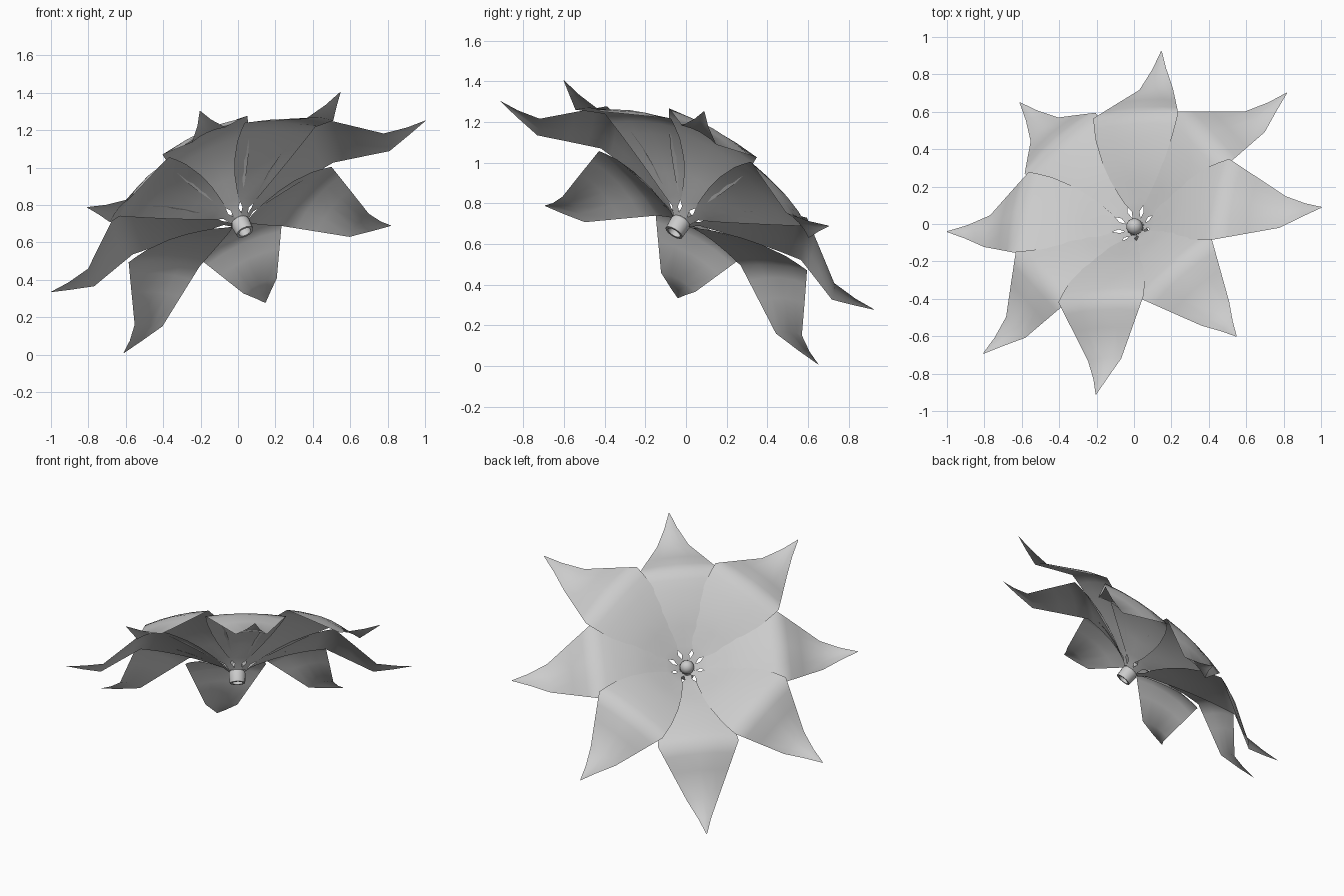
import bpy, bmesh, math
from mathutils import Matrix, Vector

if "Cube" in bpy.data.objects:
    bpy.data.objects.remove(bpy.data.objects["Cube"])

# Tilted flower frame: the blossom opens towards the back left and up
normal = Vector((-0.386, 0.504, 0.772)).normalized()
ax = Vector((0.909, 0.059, 0.416))
ax = (ax - normal * ax.dot(normal)).normalized()
ay = normal.cross(ax)
frame = Matrix((ax, ay, normal)).transposed().to_4x4()
frame.translation = (-0.015, 0.009, 0.76)

# Petal rows: distance from centre, half width, edge height, midrib height
ROWS = [
    (0.045, 0.024, -0.06, -0.06),
    (0.085, 0.022, -0.03, -0.03),
    (0.13, 0.066, 0.0, -0.004),
    (0.17, 0.094, 0.022, 0.018),
    (0.24, 0.138, 0.058, 0.06),
    (0.33, 0.183, 0.096, 0.105),
    (0.45, 0.225, 0.134, 0.15),
    (0.52, 0.24, 0.149, 0.17),
    (0.58, 0.25, 0.16, 0.178),
    (0.64, 0.217, 0.122, 0.152),
    (0.72, 0.173, 0.071, 0.095),
    (0.855, 0.098, -0.016, 0.0),
    (0.98, 0.04, -0.012, -0.003),
    (1.085, 0.002, 0.0, 0.0),
]
COLS = [-1, -0.5, 0, 0.5, 1]
# Slight length variation of the eight petals, counter-clockwise
LENGTHS = [1.045, 1.0, 0.965, 1.062, 0.99, 0.975, 1.0, 0.968]


def finish(bm, name, angle):
    mesh = bpy.data.meshes.new(name)
    bmesh.ops.recalc_face_normals(bm, faces=bm.faces)
    bm.to_mesh(mesh)
    bm.free()
    obj = bpy.data.objects.new(name, mesh)
    bpy.context.collection.objects.link(obj)
    bpy.ops.object.select_all(action='DESELECT')
    obj.select_set(True)
    bpy.context.view_layer.objects.active = obj
    bpy.ops.object.shade_smooth_by_angle(angle=math.radians(angle))
    return obj


def petal(index):
    bm = bmesh.new()
    layer = 0.027 if index % 2 == 0 else -0.027
    turn = frame @ Matrix.Rotation(index * math.pi / 4, 4, 'Z')
    grid = []
    for r, half, edge, mid in ROWS:
        lift = layer * r / 1.085
        grid.append([bm.verts.new(turn @ Vector(
            (r * LENGTHS[index], half * s, mid + (edge - mid) * s * s + lift)))
            for s in COLS])
    for low, high in zip(grid, grid[1:]):
        for i in range(len(COLS) - 1):
            bm.faces.new((low[i], high[i], high[i + 1], low[i + 1]))
    obj = finish(bm, f"petal_{index + 1}", 80)
    # upper side faces the opening of the flower
    if sum(p.normal.dot(normal) for p in obj.data.polygons) < 0:
        obj.data.flip_normals()


for k in range(8):
    petal(k)

# Stem socket: short hollow ring under the petals
bm = bmesh.new()
profile = [(0.046, -0.06), (0.052, -0.075), (0.048, -0.135),
           (0.034, -0.135), (0.034, -0.075)]
N = 16
rings = [[bm.verts.new(frame @ Vector((r * math.cos(2 * math.pi * i / N),
                                       r * math.sin(2 * math.pi * i / N), h)))
          for i in range(N)] for r, h in profile]
for a, b in zip(rings, rings[1:] + rings[:1]):
    for i in range(N):
        j = (i + 1) % N
        bm.faces.new((a[i], a[j], b[j], b[i]))
finish(bm, "stem_socket", 40)

# Round bud in the centre
bm = bmesh.new()
bmesh.ops.create_uvsphere(bm, u_segments=16, v_segments=10, radius=0.044,
                          matrix=frame @ Matrix.Translation((0, 0, -0.045)))
finish(bm, "centre_bud", 50)
